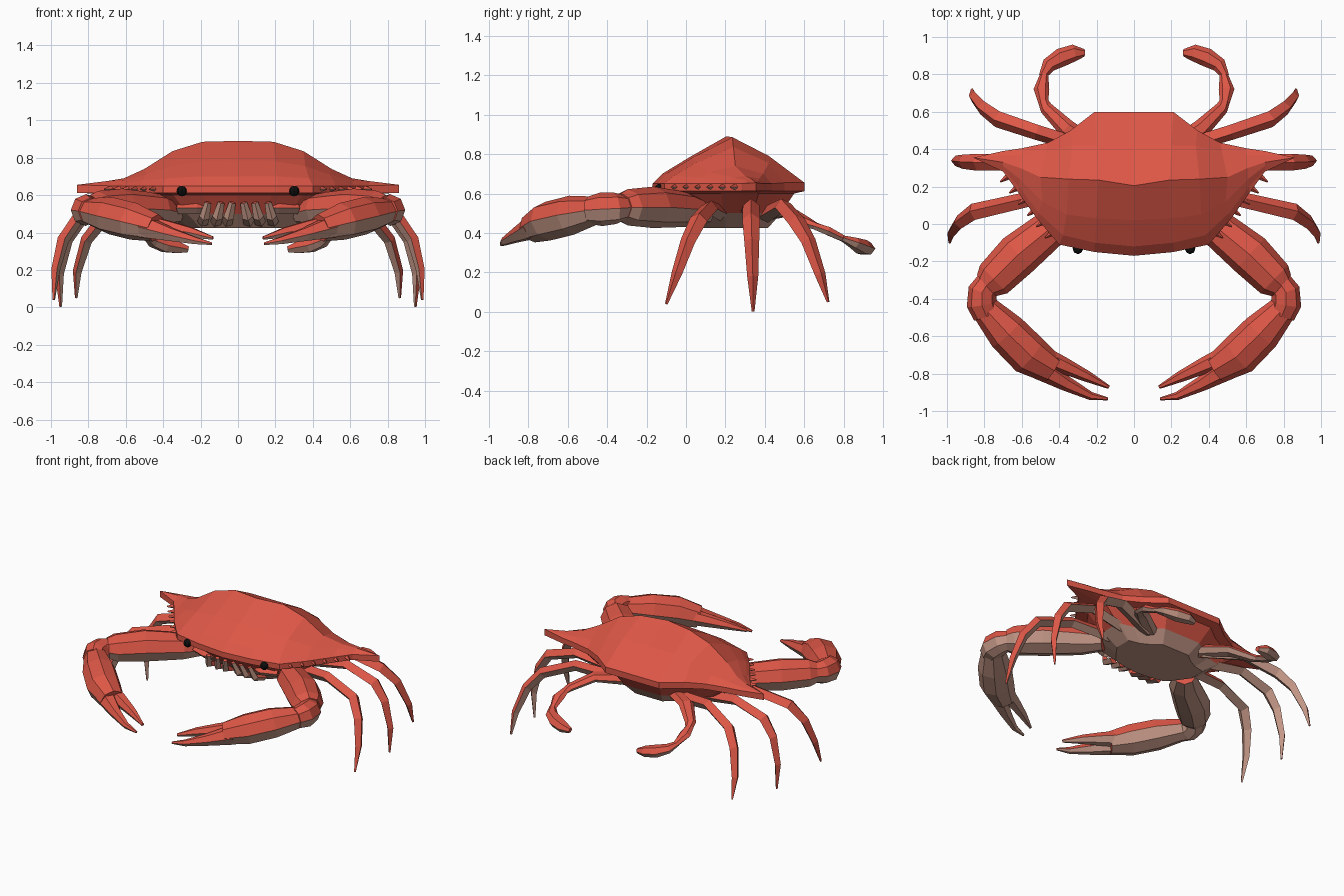
import bpy, bmesh, math
from mathutils import Vector


def material(name, rgb):
    m = bpy.data.materials.new(name)
    m.diffuse_color = (*rgb, 1)
    return m


RED = material("shell_red", (0.72, 0.095, 0.062))
BEIGE = material("underside_beige", (0.55, 0.31, 0.24))
BLACK = material("eye_black", (0.005, 0.005, 0.005))


def finish(bm, name, mats):
    """Turn a right-hand half into a mirrored, flat-shaded object."""
    bmesh.ops.recalc_face_normals(bm, faces=bm.faces)
    me = bpy.data.meshes.new(name)
    bm.to_mesh(me)
    bm.free()
    for m in mats:
        me.materials.append(m)
    ob = bpy.data.objects.new(name, me)
    bpy.context.collection.objects.link(ob)
    mod = ob.modifiers.new("mirror", 'MIRROR')
    mod.use_clip = True
    mod.merge_threshold = 0.0005
    return ob


def limb(name, path, sides=8, hint=(0, 0, 1)):
    """Tapered tube through (x, y, z, half width, half height); top red, underside beige."""
    bm = bmesh.new()
    pts = [Vector(p[:3]) for p in path]
    rings = []
    for i, p in enumerate(path):
        t = (pts[min(i + 1, len(pts) - 1)] - pts[max(i - 1, 0)]).normalized()
        side = t.cross(Vector(hint)).normalized()
        up = side.cross(t)
        ring = []
        for k in range(sides):
            a = 2 * math.pi * k / sides
            ring.append(bm.verts.new(pts[i] + side * p[3] * math.cos(a) + up * p[4] * math.sin(a)))
        rings.append(ring)
    for r0, r1 in zip(rings, rings[1:]):
        for k in range(sides):
            j = (k + 1) % sides
            f = bm.faces.new((r0[k], r0[j], r1[j], r1[k]))
            f.material_index = 0 if k < sides / 2 else 1
    bm.faces.new(rings[0])
    bm.faces.new(rings[-1])
    return finish(bm, name, (RED, BEIGE))


# Carapace: columns from the centre outwards, each running front to back
columns = [
    [(0, -.17, .65), (0, -.12, .70), (0, .02, .785), (0, .205, .89), (0, .42, .79), (0, .6, .655)],
    [(.21, -.15, .65), (.21, -.10, .70), (.20, .03, .78), (.19, .235, .885), (.20, .42, .79), (.21, .6, .655)],
    [(.40, -.11, .65), (.38, -.06, .69), (.36, .05, .755), (.35, .24, .835), (.33, .42, .755), (.34, .50, .655)],
    [(.52, .03, .65), (.51, .06, .68), (.49, .12, .71), (.50, .25, .74), (.47, .39, .70), (.46, .435, .65)],
    [(.62, .17, .65), (.615, .2, .66), (.61, .24, .68), (.61, .30, .69), (.60, .37, .675), (.60, .405, .65)],
    [(.70, .28, .65), (.70, .29, .655), (.70, .31, .665), (.70, .33, .675), (.70, .37, .665), (.70, .39, .65)],
]
tip = (.86, .355, .655)
bm = bmesh.new()
grid = [[bm.verts.new(p) for p in col] for col in columns]
tip_v = bm.verts.new(tip)
for c0, c1 in zip(grid, grid[1:]):
    for k in range(5):
        bm.faces.new((c0[k], c1[k], c1[k + 1], c0[k + 1]))
for k in range(5):
    bm.faces.new((grid[-1][k], tip_v, grid[-1][k + 1]))

# Rim and body below it: shrinking copies of the outline
rim = [c[0] for c in grid] + [tip_v] + [c[-1] for c in reversed(grid)]
outline = [v.co.copy() for v in rim]
previous = rim
for scale, limit, z, mat in ((1, 1, .612, 0), (.86, .56, .6, 0), (.68, .42, .5, 0), (.5, .31, .425, 1)):
    ring = [bm.verts.new((min(p.x * scale, limit), .23 + (p.y - .23) * scale, z)) for p in outline]
    for k in range(len(ring) - 1):
        f = bm.faces.new((previous[k], previous[k + 1], ring[k + 1], ring[k]))
        f.material_index = mat
    previous = ring
bm.faces.new(previous).material_index = 1
finish(bm, "carapace", (RED, BEIGE))

# Teeth along the front side edges
for i in range(6):
    t = i / 5
    x, y = .44 + .24 * t, -.06 + .30 * t
    limb("rim_tooth", [(x - .03, y + .03, .635, .026, .025), (x + .035, y - .015, .632, .004, .004)], 4)

# Walking legs
hint = (.7, 0, .7)
legs = {
    "front_leg": [(.28, .20, .49), (.62, .12, .53), (.86, .065, .47), (.935, .01, .36), (.975, -.045, .2), (.985, -.1, .04)],
    "middle_leg": [(.28, .31, .49), (.62, .33, .54), (.84, .33, .47), (.915, .333, .36), (.955, .338, .18), (.948, .34, .003)],
    "rear_leg": [(.22, .40, .49), (.52, .49, .54), (.73, .56, .46), (.81, .62, .36), (.86, .68, .19), (.865, .72, .05)],
}
sizes = [(.04, .04), (.042, .035), (.045, .036), (.038, .032), (.028, .024), (.007, .007)]
for name, path in legs.items():
    limb(name, [p + s for p, s in zip(path, sizes)], 4, hint)

# Swimming legs with flat paddles
limb("swimming_leg", [(.2, .40, .50, .05, .04), (.36, .51, .51, .05, .03), (.47, .62, .45, .035, .025),
                      (.485, .655, .435, .028, .02), (.495, .72, .41, .042, .025), (.48, .80, .37, .022, .018)], 6)
limb("swimming_paddle", [(.49, .79, .375, .02, .015), (.455, .85, .35, .04, .03), (.39, .89, .33, .05, .04),
                         (.32, .915, .32, .045, .035), (.265, .915, .31, .02, .018)], 6)

# Claw arms
limb("claw_arm", [(.34, .10, .5, .07, .06), (.43, -.01, .52, .10, .09), (.62, -.165, .53, .118, .105),
                  (.75, -.295, .53, .105, .092), (.79, -.33, .53, .075, .07)])
limb("claw_wrist", [(.77, -.30, .53, .065, .06), (.81, -.36, .525, .078, .08), (.815, -.43, .52, .08, .085),
                    (.79, -.49, .515, .07, .07)])
limb("claw_palm", [(.80, -.45, .515, .075, .07), (.68, -.58, .49, .108, .1), (.56, -.70, .46, .112, .1),
                   (.44, -.775, .425, .082, .075)])
limb("inner_finger", [(.50, -.70, .445, .055, .055), (.38, -.755, .425, .045, .045), (.25, -.815, .40, .03, .03),
                      (.135, -.872, .37, .01, .01)], 6)
limb("outer_finger", [(.50, -.77, .43, .065, .065), (.36, -.855, .39, .04, .04), (.23, -.92, .357, .022, .022),
                      (.14, -.935, .34, .008, .008)], 6)

# Mouthparts
for x in (.03, .09, .16):
    limb("mouthpart", [(x + .03, .02, .45, .03, .02), (x + .02, -.07, .48, .028, .022),
                       (x, -.10, .56, .018, .014)], 4, (0, 1, 0))
limb("cheek", [(.12, .0, .53, .03, .03), (.22, -.05, .53, .03, .03), (.32, -.01, .53, .03, .03)], 4)

# Eyes on short stalks
limb("eye_stalk", [(.29, -.06, .625, .016, .016), (.3, -.125, .622, .016, .016)], 6)
bm = bmesh.new()
bmesh.ops.create_uvsphere(bm, u_segments=8, v_segments=6, radius=.028)
bmesh.ops.translate(bm, verts=bm.verts, vec=(.3, -.133, .621))
finish(bm, "eye", (BLACK,))
